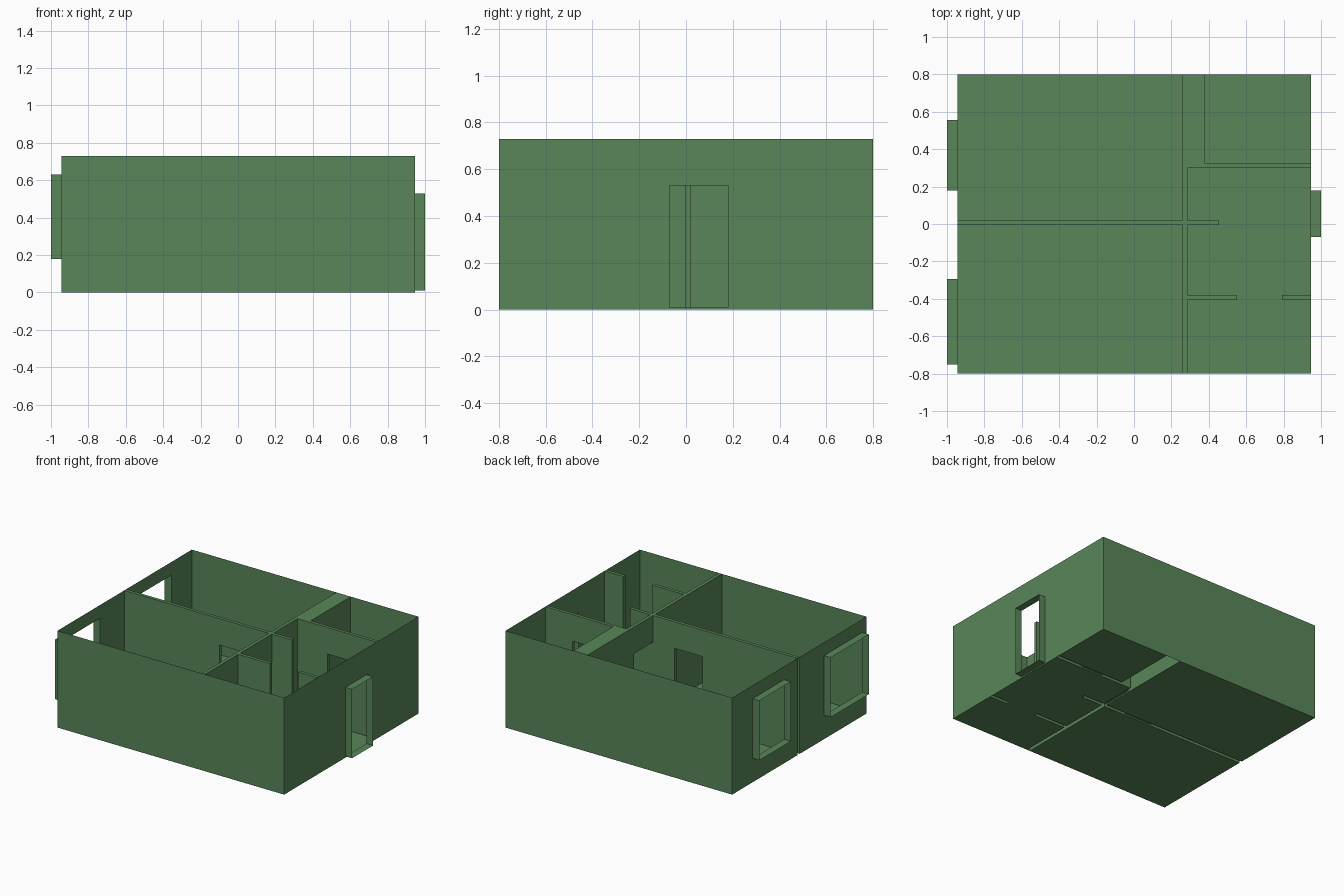
import bpy, bmesh

if "Cube" in bpy.data.objects:
    bpy.data.objects.remove(bpy.data.objects["Cube"])

H = 0.73                       # wall height
X, Y = 0.945, 0.80             # outer half sizes
XA, XB = 0.26, 0.285           # two faces of the long cross partition
YA, YB = -0.005, 0.02          # two faces of the middle partition
KA, KB = -0.405, -0.38         # kitchen partition
BA, BB = 0.30, 0.325           # bathroom partition
SX = 0.38                      # shaft side facing the bathroom

green = bpy.data.materials.new("green")
green.diffuse_color = (0.10, 0.24, 0.10, 1)
green.use_nodes = True
green.node_tree.nodes["Principled BSDF"].inputs["Base Color"].default_value = green.diffuse_color


def panel(axis, pos, u0, u1, v0, v1):
    """Rectangle at 'pos' on an axis, spanning the two other axes."""
    if axis == 'x':
        return [(pos, u0, v0), (pos, u1, v0), (pos, u1, v1), (pos, u0, v1)]
    if axis == 'y':
        return [(u0, pos, v0), (u1, pos, v0), (u1, pos, v1), (u0, pos, v1)]
    return [(u0, v0, pos), (u1, v0, pos), (u1, v1, pos), (u0, v1, pos)]


def wall(axis, pos, u0, u1, hole=None):
    """Thin wall sheet, optionally with one rectangular opening."""
    if not hole:
        return [panel(axis, pos, u0, u1, 0, H)]
    a, b, lo, hi = hole
    q = [panel(axis, pos, a, b, 0, lo), panel(axis, pos, a, b, hi, H)]
    for s, e in ((u0, a), (b, u1)):
        if e - s > 1e-4:
            q.append(panel(axis, pos, s, e, 0, H))
    return q


def reveal(axis, p0, p1, hole):
    """Four-sided lining that runs through an opening."""
    a, b, lo, hi = hole
    other = 'y' if axis == 'x' else 'x'
    q = [panel(other, t, p0, p1, lo, hi) for t in (a, b)]
    for z in (lo, hi):
        q.append(panel('z', z, p0, p1, a, b) if axis == 'x'
                 else panel('z', z, a, b, p0, p1))
    return q


def floor(x0, x1, y0, y1, z=0):
    return [panel('z', z, x0, x1, y0, y1)]


def build(name, quads):
    bm = bmesh.new()
    for q in quads:
        bm.faces.new([bm.verts.new(c) for c in q])
    bmesh.ops.remove_doubles(bm, verts=bm.verts, dist=1e-5)
    bmesh.ops.recalc_face_normals(bm, faces=bm.faces)
    me = bpy.data.meshes.new(name)
    bm.to_mesh(me)
    bm.free()
    me.materials.append(green)
    ob = bpy.data.objects.new(name, me)
    bpy.context.collection.objects.link(ob)


# openings: start, end, bottom, top
back_window = (0.18, 0.555, 0.18, 0.63)
front_window = (-0.75, -0.295, 0.18, 0.63)
entry = (-0.07, 0.18, 0.01, 0.53)
room_door = (-0.15, 0.08, 0.01, 0.53)
hall_door = (YB, 0.25, 0.01, 0.53)
bath_door = (0.535, 0.72, 0.01, 0.53)

# front left room
build("front_left_room",
      floor(-X, XA, -Y, YA) + wall('x', -X, -Y, YA, front_window)
      + wall('y', -Y, -X, XA) + wall('x', XA, -Y, YA)
      + wall('y', YA, -X, XA, room_door))

# back left room
build("back_left_room",
      floor(-X, XA, YB, Y) + wall('x', -X, YB, Y, back_window)
      + wall('y', Y, -X, XA) + wall('x', XA, YB, Y, hall_door)
      + wall('y', YB, -X, XA, room_door))

# hall and kitchen, with two stubs of the kitchen partition and one hall stub
hall = (floor(XB, X, -Y, KA) + floor(0.55, 0.79, KA, KB)
        + floor(XB, X, KB, YA) + floor(0.455, X, YA, YB) + floor(XB, X, YB, BA)
        + wall('y', -Y, XB, X) + wall('x', X, -Y, BA, entry)
        + wall('x', XB, -Y, KA) + wall('x', XB, KB, YA)
        + wall('x', XB, YB, BA, hall_door) + wall('y', BA, XB, X, bath_door)
        + wall('x', 0.55, KA, KB) + wall('x', 0.79, KA, KB)
        + wall('x', 0.455, YA, YB))
for y in (KA, KB):
    hall += wall('y', y, XB, 0.55) + wall('y', y, 0.79, X)
for y in (YA, YB):
    hall += wall('y', y, XB, 0.455)
build("hall_and_kitchen", hall)

# bathroom
build("bathroom",
      floor(SX, X, BB, Y) + wall('y', BB, SX, X, bath_door)
      + wall('x', X, BB, Y) + wall('x', SX, BB, Y) + wall('y', Y, SX, X))

# caps over the partitions and shaft, plus the outer wall ends that close them
build("partition_caps",
      floor(-X, XA, YA, YB, H) + floor(XA, XB, -Y, BA, H)
      + floor(XB, 0.455, YA, YB, H) + floor(XB, 0.55, KA, KB, H)
      + floor(0.79, X, KA, KB, H) + floor(XA, XB, BA, BB, H)
      + floor(XB, X, BA, BB, H) + floor(XA, SX, BB, Y, H)
      + wall('y', -Y, XA, XB) + wall('y', Y, XA, SX) + wall('x', X, BA, BB))

# linings of the inner doorways
build("room_doorway", reveal('y', YA, YB, room_door))
build("hall_doorway", reveal('x', XA, XB, hall_door))
build("bath_doorway", reveal('y', BA, BB, bath_door))

# linings that stick out of the outer walls
build("entry_frame", reveal('x', X, 1.0, entry))
build("back_window_frame", reveal('x', -1.0, -X, back_window))
build("front_window_frame", reveal('x', -1.0, -X, front_window))
